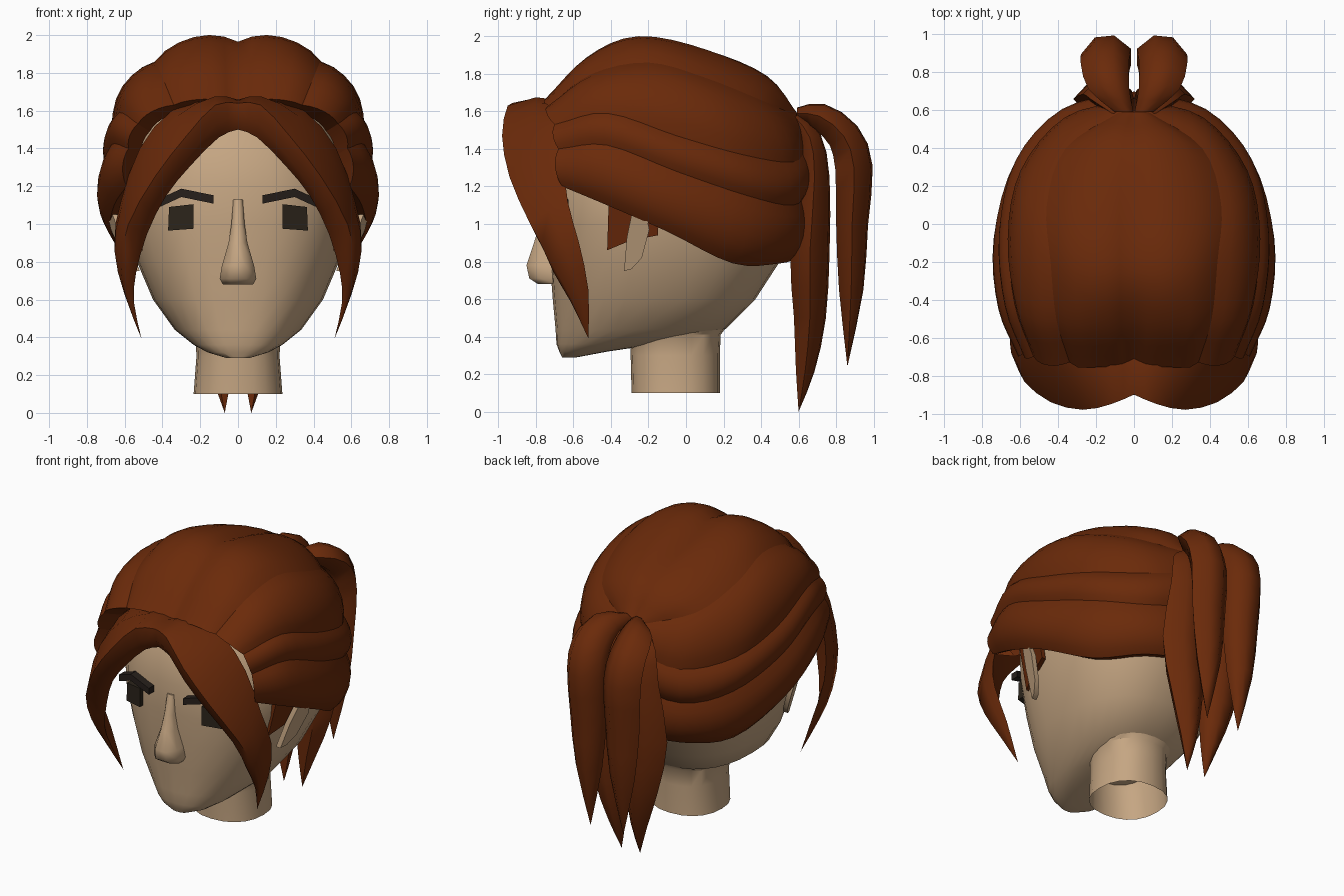
import bpy, bmesh, math
from mathutils import Vector as V

if "Cube" in bpy.data.objects:
    bpy.data.objects.remove(bpy.data.objects["Cube"])


def material(name, rgb):
    m = bpy.data.materials.new(name)
    m.diffuse_color = (*rgb, 1)
    m.use_nodes = True
    m.node_tree.nodes["Principled BSDF"].inputs["Base Color"].default_value = m.diffuse_color
    return m


HAIR = material("auburn_hair", (0.145, 0.023, 0.003))
SKIN = material("skin", (0.56, 0.38, 0.225))
DARK = material("dark_eyes", (0.025, 0.018, 0.011))
BROW = material("brow", (0.02, 0.014, 0.011))


def build(name, verts, faces, mat, mirror=False, angle=35):
    me = bpy.data.meshes.new(name)
    me.from_pydata([tuple(v) for v in verts], [], faces)
    bm = bmesh.new()
    bm.from_mesh(me)
    bmesh.ops.remove_doubles(bm, verts=bm.verts, dist=0.0005)
    bmesh.ops.recalc_face_normals(bm, faces=bm.faces)
    bm.to_mesh(me)
    bm.free()
    me.materials.append(mat)
    ob = bpy.data.objects.new(name, me)
    bpy.context.collection.objects.link(ob)
    bpy.ops.object.select_all(action='DESELECT')
    ob.select_set(True)
    bpy.context.view_layer.objects.active = ob
    bpy.ops.object.shade_smooth_by_angle(angle=math.radians(angle))
    if mirror:
        ob.modifiers.new("mirror", 'MIRROR')
    return ob


def loft(name, rings, mat, mirror=False, closed=True, caps=True, angle=35):
    n = len(rings[0])
    verts = [p for r in rings for p in r]
    faces = []
    for i in range(len(rings) - 1):
        for j in range(n if closed else n - 1):
            k = (j + 1) % n
            faces.append((i * n + j, i * n + k, (i + 1) * n + k, (i + 1) * n + j))
    if caps and closed:
        faces += [tuple(range(n)), tuple(range(len(verts) - n, len(verts)))]
    return build(name, verts, faces, mat, mirror, angle)


def smooth(points, steps):
    """Catmull-Rom samples through tuples of any length."""
    p = [V(q) for q in points]
    p = [2 * p[0] - p[1]] + p + [2 * p[-1] - p[-2]]
    out = []
    for i in range(1, len(p) - 2):
        a, b, c, d = p[i - 1:i + 3]
        for s in range(steps):
            t = s / steps
            out.append(0.5 * (2 * b + (c - a) * t + (2 * a - 5 * b + 4 * c - d) * t * t
                              + (3 * b - a - 3 * c + d) * t ** 3))
    return out + [p[-2]]


def prism(name, outline, x_at, thick, mat):
    """Side plate: (y, z) outline placed at x_at(y, z)."""
    rings = [[V((x_at(y, z) + o, y, z)) for y, z in outline] for o in (0, thick)]
    return loft(name, rings, mat, mirror=True)


def oval(z, w, yf, yb, n=28, power=2.4):
    """Horizontal superellipse ring: half width, front y, back y."""
    c, d, e, ring = (yf + yb) / 2, (yb - yf) / 2, 2 / power, []
    for i in range(n):
        a = 2 * math.pi * i / n
        ca, sa = math.cos(a), math.sin(a)
        ring.append(V((w * math.copysign(abs(ca) ** e, ca), c + d * math.copysign(abs(sa) ** e, sa), z)))
    return ring


# Head
head = [(0.29, 0.06, -0.66, -0.58), (0.32, 0.16, -0.675, -0.42), (0.36, 0.235, -0.69, -0.15),
        (0.44, 0.335, -0.695, 0.21), (0.6, 0.45, -0.71, 0.37), (0.8, 0.535, -0.725, 0.5),
        (1.0, 0.595, -0.735, 0.57), (1.2, 0.61, -0.735, 0.59), (1.5, 0.5, -0.67, 0.45),
        (1.7, 0.34, -0.44, 0.3), (1.85, 0.18, -0.28, 0.1)]
loft("head", [oval(*h) for h in head], SKIN, angle=45)

# Neck: open tube flaring into the jaw
loft("neck", [oval(z, w, yf, yb, 20, 2.3) for z, w, yf, yb in
              ((0.1, 0.235, -0.29, 0.18), (0.3, 0.22, -0.295, 0.18), (0.41, 0.225, -0.3, 0.185),
               (0.47, 0.27, -0.34, 0.23))], SKIN, caps=False)

# Nose: narrow bridge widening to the tip
nose = [(1.13, 0.025, -0.745), (1.0, 0.035, -0.78), (0.9, 0.05, -0.81),
        (0.78, 0.085, -0.85), (0.71, 0.097, -0.835), (0.68, 0.08, -0.79)]
loft("nose", [[V((-w, -0.68, z)), V((-w, yf * 0.5 - 0.36, z)), V((-w * 0.45, yf, z)),
               V((w * 0.45, yf, z)), V((w, yf * 0.5 - 0.36, z)), V((w, -0.68, z))]
              for z, w, yf in nose], SKIN, angle=58)

# Eyes: dark blocks following the curve of the face
eye = [(0.235, 0.975), (0.37, 0.965), (0.365, 1.09), (0.235, 1.105)]
loft("eyes", [[V((x, -0.735 + (x - 0.23) * 0.36 + o, z)) for x, z in eye] for o in (0, 0.055)],
     DARK, mirror=True)

# Eyebrows: bent bars
brow = [(0.13, -0.785, 1.13), (0.30, -0.74, 1.165), (0.43, -0.68, 1.105)]
loft("eyebrows", [[V((x, y + dy, z + dz)) for dy, dz in
                   ((0, -0.022), (0, 0.022), (0.055, 0.022), (0.055, -0.022))] for x, y, z in brow],
     BROW, mirror=True)

# Ears and sideburns
prism("ears", [(-0.33, 0.75), (-0.315, 0.93), (-0.29, 1.05), (-0.21, 1.04), (-0.195, 0.97),
               (-0.235, 0.82), (-0.29, 0.76)],
      lambda y, z: 0.54 + (z - 0.78) * 0.32 + (y + 0.3) * 0.35, 0.035, SKIN)
prism("sideburns", [(-0.42, 0.86), (-0.41, 1.18), (-0.14, 1.12), (-0.15, 0.94), (-0.3, 0.91)],
      lambda y, z: 0.54 + (z - 0.9) * 0.22 + (y + 0.3) * 0.3, 0.03, HAIR)

# Swept hair: guide lines from hairline to the tie, with bulging bands between them
guides = [
    [(0, -0.72, 1.63), (0, -0.5, 1.85), (0, -0.25, 1.965), (0, 0.1, 1.91), (0, 0.42, 1.79), (0, 0.59, 1.58)],
    [(0.34, -0.73, 1.63), (0.41, -0.5, 1.80), (0.44, -0.2, 1.86), (0.46, 0.1, 1.78), (0.36, 0.4, 1.66), (0.06, 0.6, 1.57)],
    [(0.53, -0.70, 1.53), (0.63, -0.42, 1.59), (0.66, -0.05, 1.47), (0.585, 0.3, 1.37), (0.35, 0.57, 1.33), (0.04, 0.65, 1.42)],
    [(0.58, -0.68, 1.40), (0.67, -0.42, 1.42), (0.69, -0.05, 1.28), (0.59, 0.33, 1.15), (0.36, 0.57, 1.1), (0, 0.66, 1.18)],
    [(0.59, -0.66, 1.2), (0.655, -0.42, 1.1), (0.67, -0.1, 0.96), (0.54, 0.25, 0.79), (0.32, 0.5, 0.79), (0, 0.6, 0.82)],
]
lines = [smooth(g, 4) for g in guides]
core = V((0, -0.05, 1.25))
for b, name in enumerate(("crown_hair", "upper_side_hair", "middle_side_hair", "lower_side_hair")):
    rows = []
    for p, q in zip(lines[b], lines[b + 1]):
        row = []
        bulge = 0.19 - 0.07 * min(max(p.y + 0.3, 0), 0.7) / 0.7 if b < 2 else 0.19
        for i in range(7):
            t = i / 6
            v = p.lerp(q, t)
            push = (v - core).normalized() * (q - p).length * bulge * math.sin(math.pi * t) ** 0.85
            if b == 0:
                push.x *= t
            push.y = max(push.y, -0.03)
            row.append(v + push)
        if b == 3:  # lower edge tucked under towards the head
            row.append(V((q.x * 0.84, q.y * 0.86, q.z + 0.03)))
        rows.append(row)
    # front edge tucked back
    rows.insert(0, [V((v.x * 0.88, v.y + 0.12, v.z - 0.04)) for v in rows[0]])
    loft(name, rows, HAIR, mirror=True, closed=False, angle=40)

# Fringe: rear edge, front ridge and inner edge at each station
fringe = [
    (0, -0.67, 1.63, 0, -0.90, 1.64, 0, -0.86, 1.50),
    (0.12, -0.67, 1.66, 0.12, -0.95, 1.63, 0.1, -0.87, 1.46),
    (0.35, -0.67, 1.60, 0.27, -0.98, 1.47, 0.25, -0.86, 1.31),
    (0.52, -0.66, 1.40, 0.44, -0.94, 1.25, 0.38, -0.82, 1.15),
    (0.62, -0.63, 1.12, 0.58, -0.83, 1.0, 0.48, -0.74, 0.95),
    (0.655, -0.57, 0.9, 0.62, -0.71, 0.78, 0.54, -0.68, 0.74),
    (0.60, -0.52, 0.65, 0.59, -0.61, 0.6, 0.55, -0.6, 0.58),
    (0.51, -0.52, 0.39, 0.51, -0.52, 0.39, 0.51, -0.52, 0.39),
]
edges = [smooth([s[k:k + 3] for s in fringe], 2) for k in (0, 3, 6)]
rings = []
for o, m, i in zip(*edges):
    c = (o + m + i) / 3
    om, mi = c + ((o + m) / 2 - c) * 1.5, c + ((m + i) / 2 - c) * 1.3
    om.x, mi.x = max(om.x, 0), max(mi.x, 0)
    om.z = min(om.z, 1.675)
    rings.append([o, om, m, mi, i, (o + i) / 2])
loft("fringe", rings, HAIR, mirror=True, caps=False, angle=70)


# Ponytail locks: centre x, y, z, half width, half depth
def lock(name, stations):
    pts = smooth(stations, 2)
    rings = []
    for i, (x, y, z, w, d) in enumerate(pts):
        a, b = pts[max(i - 1, 0)], pts[min(i + 1, len(pts) - 1)]
        n = V((0, a[2] - b[2], b[1] - a[1])).normalized()
        c = V((x, y, z))
        rings.append([c + V((w * u, 0, 0)) + n * d * v for u, v in
                      ((-0.95, 0.3), (-0.3, 1), (0.45, 0.9), (1, 0), (0.4, -1), (-0.95, -0.6))])
    loft(name, rings, HAIR, mirror=True, caps=False, angle=62)


lock("outer_ponytail", [(0.05, 0.59, 1.59, 0.05, 0.03), (0.13, 0.71, 1.575, 0.11, 0.07),
                        (0.15, 0.84, 1.47, 0.13, 0.09), (0.145, 0.895, 1.3, 0.135, 0.1),
                        (0.14, 0.885, 1.0, 0.125, 0.085), (0.135, 0.88, 0.65, 0.09, 0.065),
                        (0.125, 0.86, 0.24, 0, 0)])
lock("inner_ponytail", [(0.06, 0.58, 1.57, 0.05, 0.03), (0.12, 0.66, 1.46, 0.11, 0.06),
                        (0.14, 0.685, 1.25, 0.13, 0.08), (0.16, 0.66, 0.85, 0.16, 0.105),
                        (0.13, 0.66, 0.5, 0.12, 0.085), (0.09, 0.635, 0.22, 0.06, 0.05),
                        (0.07, 0.6, 0, 0, 0)])
